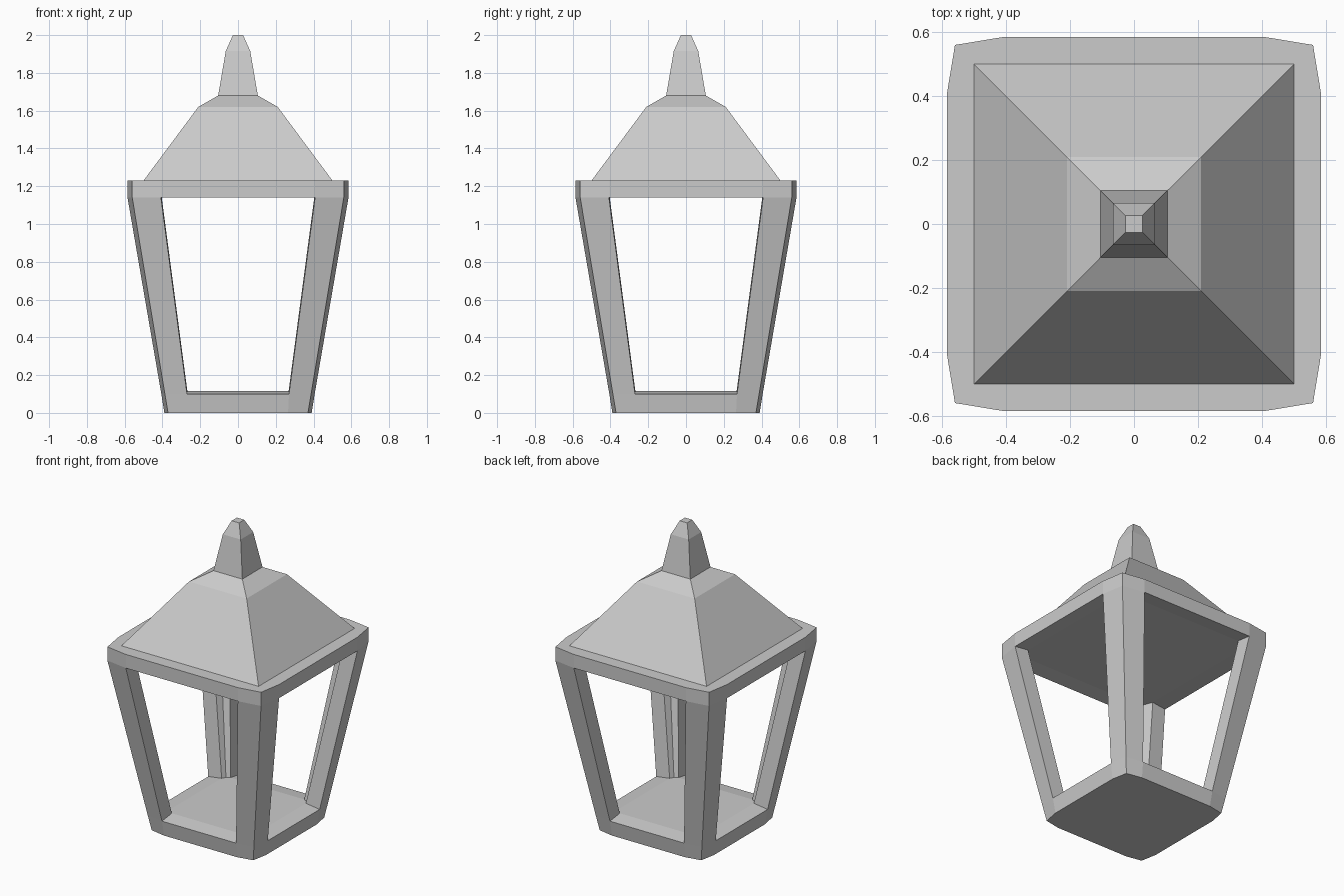
import bpy, bmesh

if "Cube" in bpy.data.objects:
    bpy.data.objects.remove(bpy.data.objects["Cube"])


def finish(name, bm):
    bmesh.ops.recalc_face_normals(bm, faces=bm.faces)
    mesh = bpy.data.meshes.new(name)
    bm.to_mesh(mesh)
    bm.free()
    obj = bpy.data.objects.new(name, mesh)
    bpy.context.collection.objects.link(obj)
    return obj


def frame_ring(bm, half, corner, mid, z):
    """12-point ring: each side is left, right, then the blunt corner."""
    pts = []
    for k in range(4):
        for x, y in ((-mid, -half), (mid, -half), (corner, -corner)):
            for _ in range(k):
                x, y = -y, x
            pts.append(bm.verts.new((x, y, z)))
    return pts


def square_stack(name, profile):
    """Closed stack of square sections given as (half width, height)."""
    bm = bmesh.new()
    rings = [[bm.verts.new((sx * h, sy * h, z))
              for sx, sy in ((-1, -1), (1, -1), (1, 1), (-1, 1))]
             for h, z in profile]
    for a, b in zip(rings, rings[1:]):
        for i in range(4):
            j = (i + 1) % 4
            bm.faces.new((a[i], a[j], b[j], b[i]))
    bm.faces.new(rings[0][::-1])
    bm.faces.new(rings[-1])
    return finish(name, bm)


# Lantern frame: base tray, four tapered posts and top rim in one shell
bm = bmesh.new()
base = frame_ring(bm, 0.39, 0.37, 0.265, 0.0)
sill = frame_ring(bm, 0.406, 0.387, 0.27, 0.10)
head = frame_ring(bm, 0.585, 0.56, 0.408, 1.14)
rim = frame_ring(bm, 0.585, 0.56, 0.408, 1.23)
sill_in = frame_ring(bm, 0.307, 0.293, 0.268, 0.115)
head_in = frame_ring(bm, 0.486, 0.463, 0.405, 1.15)

for i in range(12):
    j = (i + 1) % 12
    bm.faces.new((base[i], base[j], sill[j], sill[i]))
    bm.faces.new((head[i], head[j], rim[j], rim[i]))
    if i % 3 == 0:
        # window opening: sill, lintel and two reveals
        bm.faces.new((sill[i], sill[j], sill_in[j], sill_in[i]))
        bm.faces.new((head[j], head[i], head_in[i], head_in[j]))
        bm.faces.new((sill[i], sill_in[i], head_in[i], head[i]))
        bm.faces.new((sill_in[j], sill[j], head[j], head_in[j]))
    else:
        # post, outside and inside
        bm.faces.new((sill[i], sill[j], head[j], head[i]))
        bm.faces.new((sill_in[j], sill_in[i], head_in[i], head_in[j]))

# underside, top plate, inner floor and ceiling
bm.faces.new(base[::-1])
bm.faces.new(rim)
bm.faces.new(sill_in)
bm.faces.new(head_in[::-1])
finish("lantern_frame", bm)

# Pyramid roof and finial
square_stack("roof", [(0.5, 1.23), (0.21, 1.62), (0.105, 1.68)])
square_stack("finial", [(0.105, 1.68), (0.065, 1.915), (0.027, 2.0)])
